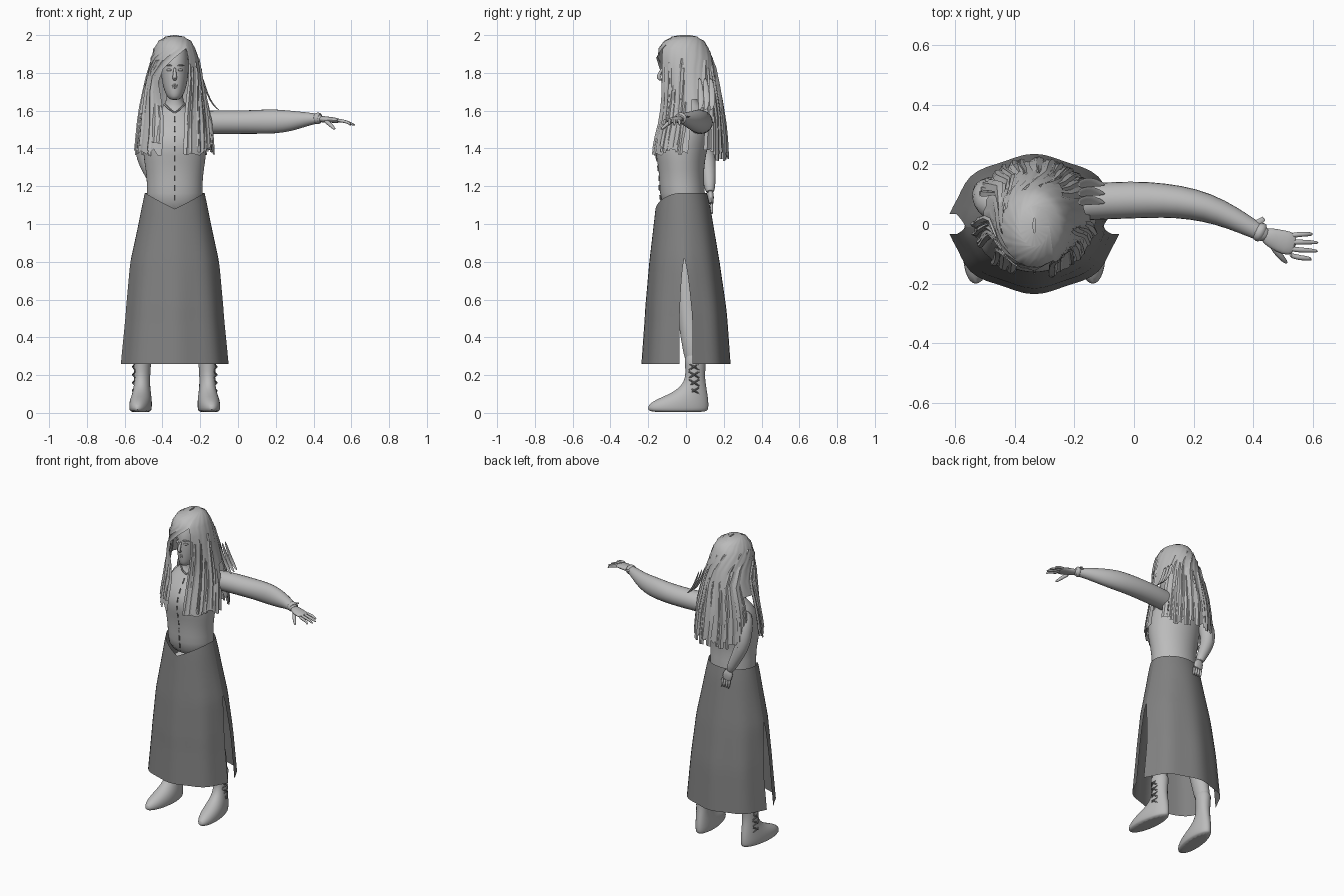
import bpy, math, random
from mathutils import Vector as V

random.seed(4)
CX = -0.335
if bpy.data.objects.get("Cube"):
    bpy.data.objects.remove(bpy.data.objects["Cube"])


def material(name, g):
    m = bpy.data.materials.new(name)
    m.use_nodes = True
    m.diffuse_color = (g, g, g, 1)
    m.node_tree.nodes["Principled BSDF"].inputs["Base Color"].default_value = (g, g, g, 1)
    return m


LIGHT = material("light grey", 0.5)
DARK = material("dark grey", 0.22)


def mesh(name, verts, faces, mat, sub=0, angle=50):
    me = bpy.data.meshes.new(name)
    me.from_pydata([tuple(v) for v in verts], [], faces)
    me.materials.append(mat)
    ob = bpy.data.objects.new(name, me)
    bpy.context.collection.objects.link(ob)
    if sub:
        ob.modifiers.new("smooth", "SUBSURF").levels = sub
    bpy.ops.object.select_all(action="DESELECT")
    bpy.context.view_layer.objects.active = ob
    ob.select_set(True)
    bpy.ops.object.shade_smooth_by_angle(angle=math.radians(angle))
    return ob


def grid(rows, cols):
    return [(r * cols + c, r * cols + c + 1, (r + 1) * cols + c + 1, (r + 1) * cols + c)
            for r in range(rows - 1) for c in range(cols - 1)]


def loft(name, rings, mat, n=14, sub=1):
    """Skin elliptical rings given as (centre, u axis, v axis)."""
    verts, faces = [], []
    for c, u, v in rings:
        for k in range(n):
            a = math.tau * k / n
            verts.append(c + u * math.cos(a) + v * math.sin(a))
    for r in range(len(rings) - 1):
        for k in range(n):
            a, b = r * n + k, r * n + (k + 1) % n
            faces.append((a, b, b + n, a + n))
    faces += [tuple(reversed(range(n))), tuple(range(len(verts) - n, len(verts)))]
    return mesh(name, verts, faces, mat, sub)


def column(name, rows, mat=LIGHT, n=18, x=CX, splay=0):
    """Upright form from rows of (z, half width, front y, back y, x shift)."""
    rings = []
    for z, rx, yf, yb, *dx in rows:
        mid, ry = (yf + yb) / 2, (yb - yf) / 2
        c = V((x + (dx[0] if dx else 0) - splay * (mid - 0.05), mid, z))
        rings.append((c, V((rx, 0, 0)), V((-splay * ry, ry, 0))))
    return loft(name, rings, mat, n)


def limb(name, pts, mat=LIGHT, ref=(0, 0, 1), n=12, sub=1):
    """Tube along points (x, y, z, radius across, radius along ref)."""
    rings = []
    for i, p in enumerate(pts):
        t = (V(pts[min(i + 1, len(pts) - 1)][:3]) - V(pts[max(i - 1, 0)][:3])).normalized()
        u = t.cross(V(ref)).normalized()
        rings.append((V(p[:3]), u * p[3], u.cross(t) * p[-1]))
    return loft(name, rings, mat, n, sub)


def lerp_rows(rows, z):
    for a, b in zip(rows, rows[1:]):
        if b[0] <= z <= a[0]:
            t = (a[0] - z) / (a[0] - b[0])
            return [p + (q - p) * t for p, q in zip(a, b)]
    return rows[0] if z > rows[0][0] else rows[-1]


# Torso with neck
TORSO = [(1.68, .042, -.055, .05), (1.63, .05, -.045, .07), (1.6, .09, -.06, .12),
         (1.57, .14, -.085, .14), (1.52, .165, -.125, .14), (1.46, .17, -.16, .13),
         (1.4, .17, -.168, .115), (1.33, .163, -.152, .1), (1.25, .149, -.142, .095),
         (1.17, .148, -.14, .1), (1.05, .15, -.125, .11)]
column("torso", [(1.75, .042, -.06, .05)] + TORSO, n=24)

# Bodice lacing and neckline
for i in range(9):
    z = 1.57 - i * 0.052
    y = lerp_rows(TORSO, z)[2]
    y2 = lerp_rows(TORSO, z - .03)[2]
    limb("bodice_lace", [(CX, y, z, .004), (CX, y2, z - .03, .004)], DARK, (1, 0, 0), 6, 0)
for s in (-1, 1):
    limb("neckline", [(CX + s * .055, -.05, 1.635, .005), (CX + s * .03, -.068, 1.61, .005),
                      (CX, -.07, 1.59, .005)], LIGHT, (1, 0, 0), 6, 0)

# Head and face
column("head", [(1.655, .022, -.105, -.04), (1.675, .042, -.12, 0), (1.71, .058, -.125, .05),
                (1.76, .07, -.128, .08), (1.82, .076, -.128, .1), (1.88, .075, -.125, .1),
                (1.94, .06, -.095, .08), (1.97, .03, -.05, .05)])
limb("nose", [(CX, -.122, 1.83, .007), (CX, -.138, 1.8, .009), (CX, -.15, 1.775, .014),
              (CX, -.125, 1.76, .01)], LIGHT, (1, 0, 0), 8)
for z, w in ((1.735, .022), (1.724, .018)):
    limb("lip", [(CX - w, -.112, z, .003), (CX, -.131, z, .008), (CX + w, -.112, z, .003)], n=8)
for s in (-1, 1):
    limb("eye", [(CX + s * .016, -.12, 1.815, .004), (CX + s * .03, -.12, 1.816, .009),
                 (CX + s * .046, -.108, 1.815, .004)], n=8)
    limb("brow", [(CX + s * .014, -.126, 1.838, .004), (CX + s * .032, -.124, 1.843, .005),
                  (CX + s * .054, -.105, 1.836, .003)], n=8)

# Hair: z, half width, front y, back y, edges of the face opening
HAIR = [(2.0, .004, -.03, .02, .06, .06), (1.992, .05, -.075, .06, .06, .06),
        (1.97, .085, -.115, .095, .06, .06), (1.93, .108, -.145, .118, .06, .06),
        (1.88, .125, -.155, .14, 0, .072), (1.82, .138, -.152, .155, -.06, .074),
        (1.75, .152, -.145, .172, -.085, .072), (1.66, .17, -.135, .185, -.07, .06),
        (1.56, .188, -.14, .197, -.058, .05), (1.46, .198, -.165, .207, -.06, .048),
        (1.38, .205, -.178, .213, -.068, .045)]


def hair_point(z, f, out=0.0):
    """Point on the hair at height z; f runs 0 to 1 round the back."""
    _, rx, yf, yb, el, er = lerp_rows(HAIR, z)
    a0 = math.asin(max(-1, min(1, er / rx)))
    a1 = math.tau + math.asin(max(-1, min(1, el / rx)))
    a = a0 + (a1 - a0) * f
    ry = (yb - yf) / 2
    return V((CX + (rx + out) * math.sin(a), (yf + yb) / 2 - (ry + out) * math.cos(a), z))


COLS = 49
heights = [r[0] for r in HAIR]
verts = []
for i, z in enumerate(heights):
    for c in range(COLS):
        drop = random.uniform(-.02, .025) if i == len(heights) - 1 else 0
        p = hair_point(z, c / (COLS - 1), .003 * math.sin(c * 2.4) * min(1, i / 4))
        verts.append(p + V((0, 0, drop)))
faces = [f for f in grid(len(heights), COLS)
         if not (f[0] // COLS >= 7 and (10 < f[0] % COLS < 16 or 32 < f[0] % COLS < 38))]
mesh("hair", verts, faces, LIGHT)


def lock(f, top, bottom, w, out):
    """Tapering flat lock of hair following the hair surface."""
    pts = []
    for i in range(7):
        t = i / 6
        z = top + (bottom - top) * t
        wide = w * (0.35 + 0.65 * math.sin(math.pi * min(.85, t + .12)))
        o = out * min(1, t * 2)
        for k, e in ((-1, 0), (0, .006), (1, 0)):
            p = hair_point(z, min(1, max(0, f + k * wide)), o + e)
            p.z = z
            pts.append(p)
    mesh("hair_lock", pts, grid(7, 3), LIGHT, 0, 30)


for i in range(26):
    lock(random.uniform(.3, .7), random.uniform(1.7, 1.94), random.uniform(1.33, 1.4),
         random.uniform(.012, .025), random.uniform(.001, .01))
for side in (0, 1):
    for i in range(20):
        f = random.uniform(.01, .2)
        lock(1 - f if side else f, random.uniform(1.62, 1.88), random.uniform(1.36, 1.43),
             random.uniform(.008, .018), random.uniform(-.012, .01))
# Loose locks swept over the shoulder
for k in range(3):
    y = .07 + k * .03
    limb("shoulder_lock", [(-.19, y, 1.78, .012, .004), (-.165, y + .01, 1.69, .02, .005),
                           (-.13, y + .01, 1.625, .018, .005), (-.095, y, 1.6, .003, .002)], n=6)

# Skirt of two panels, open at the sides
SKIRT = [(1.17, .157, .127), (1.1, .172, .143), (.98, .196, .16), (.8, .235, .186),
         (.55, .264, .215), (.26, .292, .236)]


def skirt_panel(name, side):
    pts, rows, cols = [], 22, 25
    for r in range(rows):
        for c in range(cols):
            s = c / (cols - 1)
            dip = .085 * max(0, 1 - abs(math.cos(math.pi * s))) if side < 0 else 0
            top = 1.165 - dip
            z = top + (.26 - top) * r / (rows - 1)
            _, rx, ry = lerp_rows(SKIRT, z)
            gap = .034 * min(1, max(0, .81 - z) / .3) ** .6
            d = math.asin(gap / ry)
            a = d + (math.pi - 2 * d) * s
            fold = 1 + .022 * (math.cos(a * 8) - 1) * min(1, (1.17 - z) * 1.5)
            y = side * ry * math.sin(a) * fold - .018 * max(0, (z - .5) / .67)
            pts.append((CX + rx * math.cos(a) * fold, y, z))
    mesh(name, pts, grid(rows, cols), DARK, 0, 60)


skirt_panel("skirt_front", -1)
skirt_panel("skirt_back", 1)

# Legs, boots and side laces
for s, side in ((-1, "right"), (1, "left")):
    column(side + "_leg", [(1.05, .07, -.09, .09, -s * .1), (.8, .075, -.075, .085, -s * .07),
                           (.55, .055, -.05, .06, -s * .035), (.4, .052, -.03, .1, -s * .015),
                           (.22, .04, 0, .1)], x=CX + s * .175)
    column(side + "_boot", [(.32, .052, -.015, .112), (.25, .046, -.005, .105), (.19, .042, -.002, .1),
                            (.14, .043, -.025, .108), (.1, .05, -.085, .115), (.07, .057, -.165, .12),
                            (.04, .06, -.205, .122), (.015, .057, -.205, .12), (.003, .05, -.19, .11)],
           x=CX + s * .172, splay=s * .1)
    for i in range(4):
        z, x = .1 + i * .042, CX + s * .219
        for y0, y1 in ((.015, .07), (.07, .015)):
            limb("boot_lace", [(x - s * .012, y0, z, .004), (x + s * .004, .043, z + .018, .005),
                               (x - s * .012, y1, z + .035, .004)], DARK, (1, 0, 0), 6, 0)

# Left arm held out to the side
limb("left_arm", [(-.25, .06, 1.53, .06, .06), (-.17, .075, 1.54, .064, .066), (0, .082, 1.538, .066, .064),
                  (.1, .08, 1.541, .06, .066), (.2, .068, 1.543, .055, .068), (.29, .04, 1.546, .046, .055),
                  (.37, 0, 1.556, .036, .037), (.425, -.03, 1.558, .028, .026), (.45, -.04, 1.555, .026, .02)])
limb("left_cuff", [(.405, -.018, 1.558, .032, .03), (.425, -.028, 1.56, .036, .035),
                   (.437, -.034, 1.558, .034, .03)], n=10)
limb("cuff_tie", [(.41, .0, 1.565, .012, .004), (.437, .018, 1.57, .008, .003)], n=6, sub=0)
limb("left_palm", [(.43, -.032, 1.556, .026, .02), (.47, -.05, 1.553, .036, .017),
                   (.51, -.063, 1.55, .043, .015), (.545, -.072, 1.545, .038, .011)])
for k in range(4):
    y, tip = -.04 - k * .021, (.6, .622, .62, .595)[k]
    limb("left_finger", [(.52, y, 1.55, .01), (.56, y + .006 - k * .006, 1.545, .0095),
                         (.59, y + .006 - k * .006, 1.535, .008), (tip, y + .006 - k * .008, 1.522, .005)], n=8)
limb("left_thumb", [(.46, -.065, 1.548, .014), (.485, -.1, 1.53, .012), (.502, -.12, 1.512, .01),
                    (.515, -.132, 1.5, .005)], n=8)

# Right arm folded behind the back
limb("right_arm", [(-.44, .05, 1.53, .06), (-.485, .075, 1.5, .06), (-.5, .1, 1.42, .05),
                   (-.495, .112, 1.35, .046), (-.465, .12, 1.28, .04), (-.43, .125, 1.21, .032),
                   (-.41, .128, 1.16, .024)], ref=(0, 1, 0))
limb("right_palm", [(-.415, .128, 1.175, .026, .02), (-.4, .132, 1.14, .036, .016),
                    (-.392, .135, 1.1, .034, .012)], ref=(0, 1, 0))
for k in range(4):
    x = -.417 + k * .017
    limb("right_finger", [(x, .134, 1.115, .0095), (x + .004, .137, 1.08, .009),
                          (x + .008, .138, 1.05, .005)], ref=(0, 1, 0), n=8)
